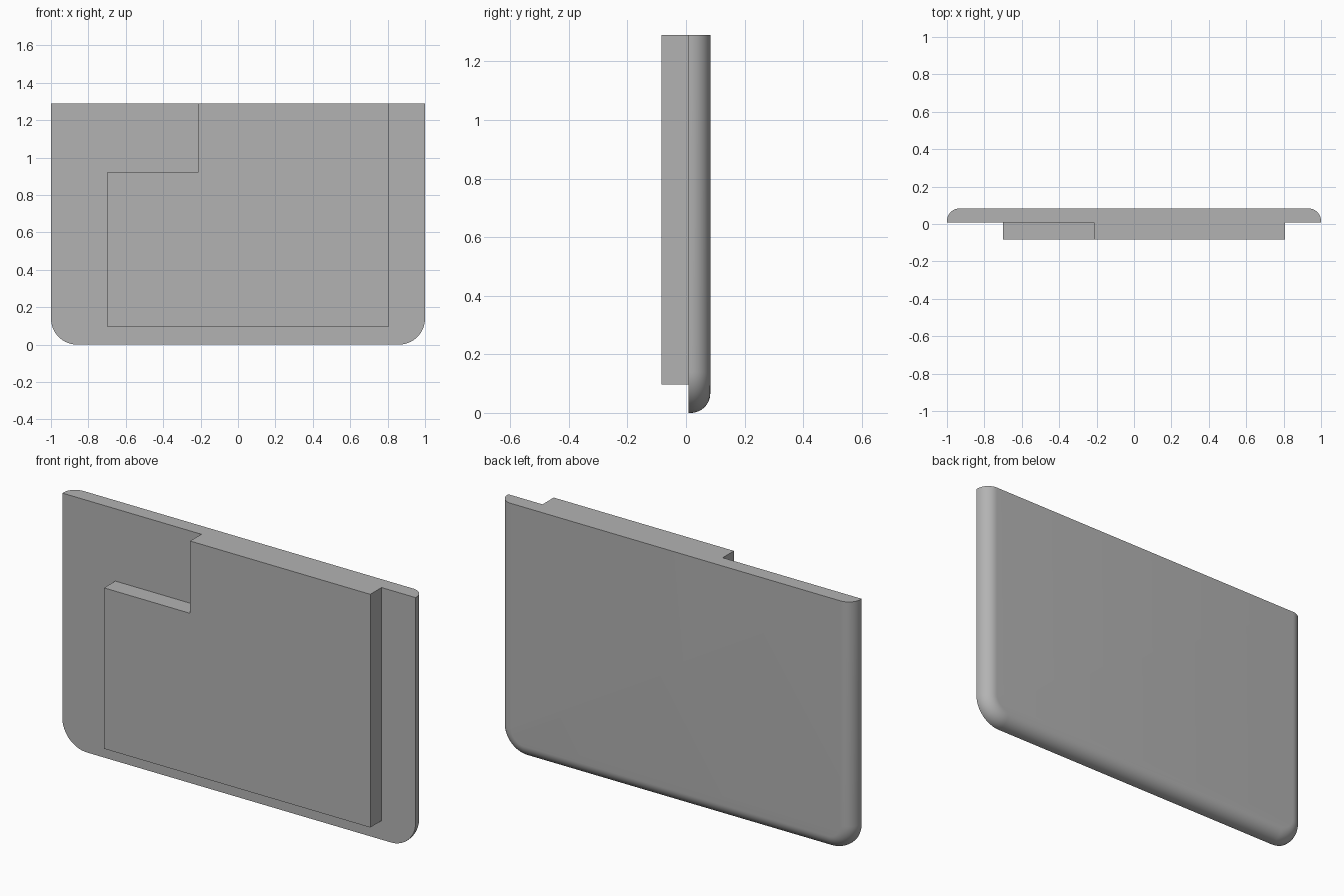
import bpy, bmesh
from math import sin, cos, pi, radians

old = bpy.data.objects.get("Cube")
if old:
    bpy.data.objects.remove(old)

grey = bpy.data.materials.new("plain grey")
grey.use_nodes = True
colour = (0.45, 0.45, 0.45, 1)
grey.diffuse_color = colour
grey.node_tree.nodes["Principled BSDF"].inputs["Base Color"].default_value = colour

TOP = 1.29
FRONT, JOIN, BACK = -0.083, 0.008, 0.083
CORNER, FILLET = 0.14, 0.067


def loft(name, rings):
    """Skin a closed solid through matching (y, outline) rings."""
    bm = bmesh.new()
    loops = [[bm.verts.new((x, y, z)) for x, z in outline] for y, outline in rings]
    for a, b in zip(loops, loops[1:]):
        for i in range(len(a)):
            j = (i + 1) % len(a)
            bm.faces.new((a[i], a[j], b[j], b[i]))
    bm.faces.new(loops[0])
    bm.faces.new(loops[-1])
    bmesh.ops.recalc_face_normals(bm, faces=bm.faces)
    mesh = bpy.data.meshes.new(name)
    bm.to_mesh(mesh)
    bm.free()
    mesh.materials.append(grey)
    obj = bpy.data.objects.new(name, mesh)
    bpy.context.collection.objects.link(obj)
    return obj


def cover_outline(inset, steps=16):
    """Square top, rounded bottom corners, drawn in from sides and bottom."""
    half, r = 1 - inset, CORNER - inset
    right = [(half, TOP)]
    for i in range(steps + 1):
        a = i / steps * pi / 2
        right.append((half - r + r * cos(a), CORNER - r * sin(a)))
    return right + [(-x, z) for x, z in reversed(right)]


# Cover panel with a quarter-round rear edge
rings = [(JOIN, cover_outline(0))]
for i in range(13):
    a = i / 12 * pi / 2
    rings.append((BACK - FILLET + FILLET * sin(a),
                  cover_outline(FILLET * (1 - cos(a)))))
cover = loft("cover_panel", rings)

# Raised block with a notched upper corner
block = [(-0.70, 0.097), (0.807, 0.097), (0.807, TOP),
         (-0.213, TOP), (-0.213, 0.92), (-0.70, 0.92)]
loft("front_block", [(FRONT, block), (JOIN, block)])

# Smooth the rounded edge, keep the rest crisp
bpy.ops.object.select_all(action="DESELECT")
cover.select_set(True)
bpy.context.view_layer.objects.active = cover
bpy.ops.object.shade_smooth_by_angle(angle=radians(30))
